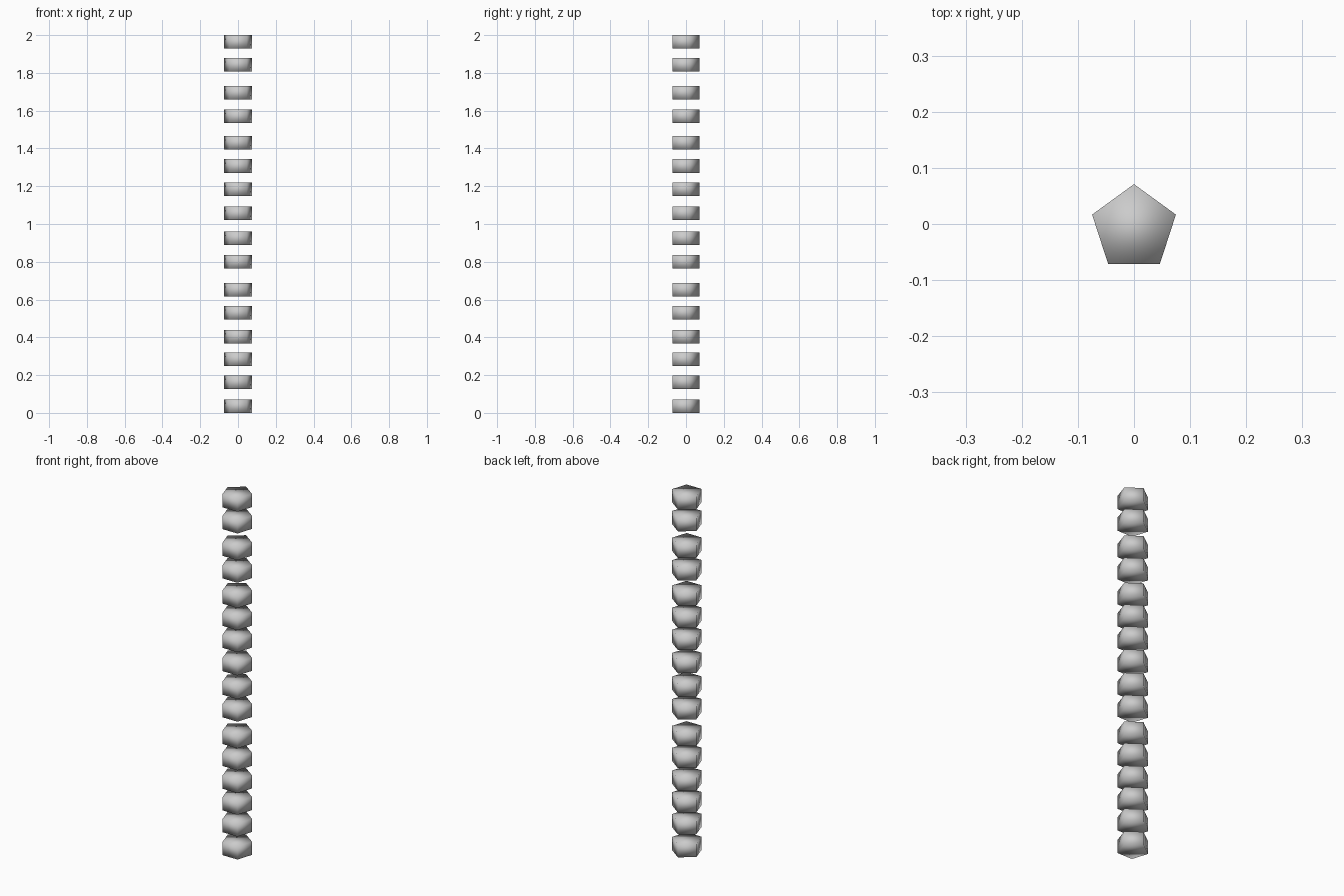
import bpy
import math

cube = bpy.data.objects.get("Cube")
if cube:
    bpy.data.objects.remove(cube, do_unlink=True)

# Single grey material
grey = bpy.data.materials.new("plain_grey")
grey.use_nodes = True
colour = (0.6, 0.6, 0.6, 1)
grey.diffuse_color = colour
grey.node_tree.nodes["Principled BSDF"].inputs["Base Color"].default_value = colour

RADIUS = 0.0785
THICKNESS = 0.072
# Offset that centres the pentagon's bounds on y = 0
OFFSET_Y = -RADIUS * (1 - math.cos(math.pi / 5)) / 2

# Unevenly spaced centre heights of the discs, bottom to top
heights = [0.036, 0.163, 0.284, 0.404, 0.53, 0.652, 0.8, 0.925,
           1.056, 1.185, 1.307, 1.43, 1.57, 1.695, 1.843, 1.964]


def add_disc(index, z):
    """Smooth-shaded pentagonal disc with one corner pointing back."""
    bpy.ops.mesh.primitive_cylinder_add(
        vertices=5, radius=RADIUS, depth=THICKNESS, location=(0, OFFSET_Y, z))
    disc = bpy.context.object
    disc.name = f"pentagon_disc_{index}"
    disc.data.materials.append(grey)
    bpy.ops.object.shade_smooth()


# Stack of separate discs
for i, z in enumerate(heights, 1):
    add_disc(i, z)
